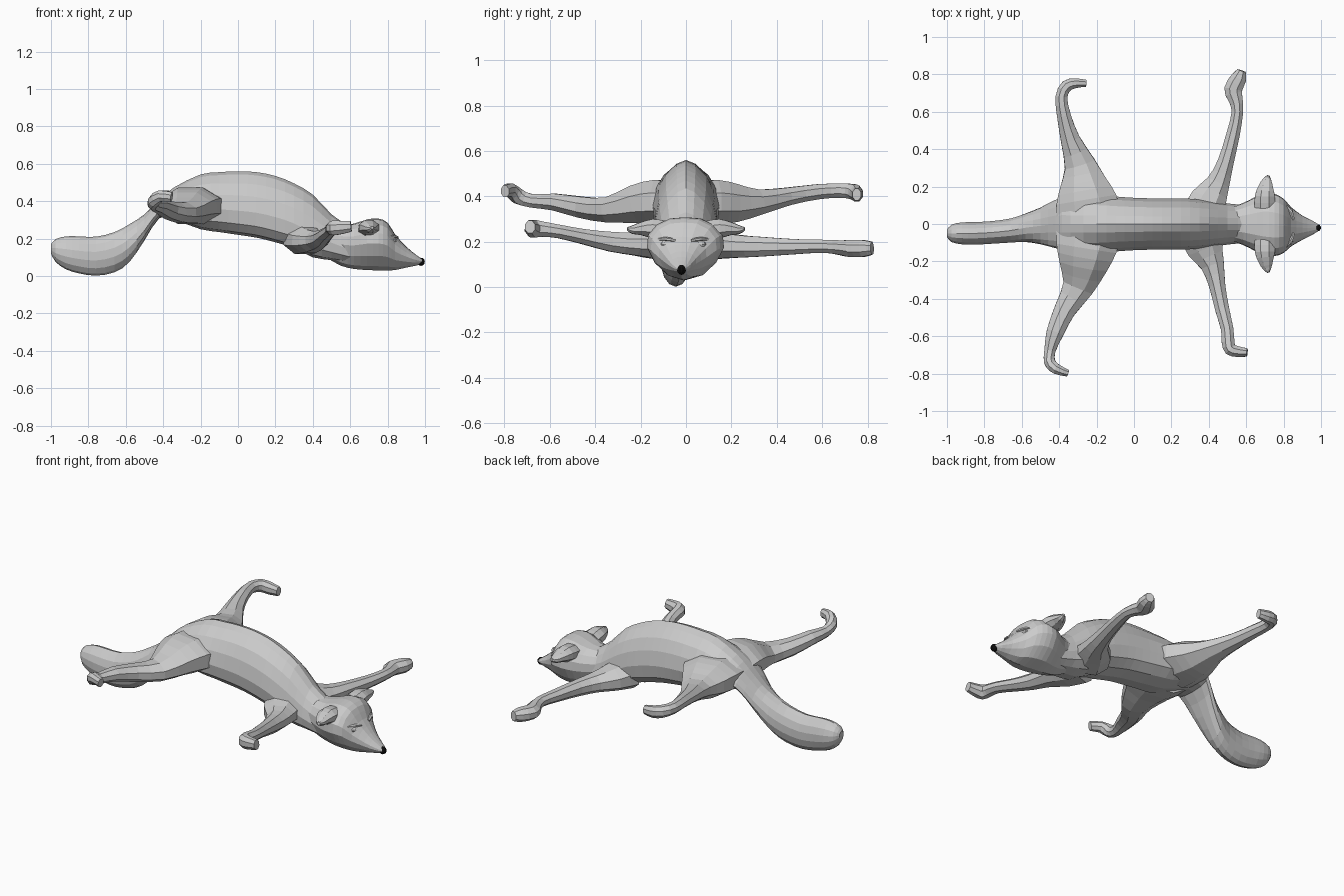
import bpy, bmesh, math
from mathutils import Vector


def material(name, col):
    m = bpy.data.materials.new(name)
    m.diffuse_color = (*col, 1)
    return m


FUR = material("grey fur", (0.6, 0.6, 0.6))
BLACK = material("black nose", (0.004, 0.004, 0.004))


def smooth_rows(rows, n=3):
    """Catmull-Rom resampling of a list of section rows."""
    out = []
    for i in range(len(rows) - 1):
        a, b, c, d = (rows[max(i - 1, 0)], rows[i], rows[i + 1], rows[min(i + 2, len(rows) - 1)])
        for k in range(n):
            t = k / n
            out.append([0.5 * (2 * q + (r - p) * t + (2 * p - 5 * q + 4 * r - s) * t * t
                               + (3 * q - p - 3 * r + s) * t ** 3)
                        for p, q, r, s in zip(a, b, c, d)])
    return out + [list(rows[-1])]


def skin(name, rings, mat=FUR):
    """Bridge closed rings of points into a capped mesh."""
    bm = bmesh.new()
    vs = [[bm.verts.new(p) for p in ring] for ring in rings]
    n = len(vs[0])
    for a, b in zip(vs, vs[1:]):
        for j in range(n):
            bm.faces.new((a[j], a[(j + 1) % n], b[(j + 1) % n], b[j]))
    bm.faces.new(vs[0])
    bm.faces.new(vs[-1])
    bmesh.ops.recalc_face_normals(bm, faces=bm.faces)
    me = bpy.data.meshes.new(name)
    bm.to_mesh(me)
    bm.free()
    me.materials.append(mat)
    ob = bpy.data.objects.new(name, me)
    bpy.context.collection.objects.link(ob)
    return ob


def full(half):
    return half + [(-u, v) for u, v in half[-2:0:-1]]


def loft_x(name, rows, profile):
    """Rows are x, centre y, half width, bottom z, top z."""
    rings = []
    for x, yc, hw, zb, zt in smooth_rows(rows, 2):
        rings.append([(x, yc + u * hw, zb + v * (zt - zb)) for u, v in profile(x)])
    return skin(name, rings)


def limb(name, rows, sides=8):
    """Rows are x, y, z, horizontal radius, vertical radius."""
    rows = smooth_rows(rows, 2)
    pts = [Vector(r[:3]) for r in rows]
    rings = []
    for i, r in enumerate(rows):
        t = (pts[min(i + 1, len(pts) - 1)] - pts[max(i - 1, 0)]).normalized()
        side = t.cross(Vector((0, 0, 1))).normalized()
        up = side.cross(t)
        rings.append([pts[i] + side * r[3] * math.cos(a) + up * r[4] * math.sin(a)
                      for a in (2 * math.pi * (k + 0.5) / sides for k in range(sides))])
    return skin(name, rings)


def ball(name, loc, scale, mat):
    bpy.ops.mesh.primitive_uv_sphere_add(segments=10, ring_count=6, radius=1, location=loc)
    ob = bpy.context.object
    ob.name = name
    ob.scale = scale
    ob.data.materials.append(mat)
    return ob


# Cross-sections: ridged back, round tail, flat-topped head
BACK = full([(0, 1), (.3, .95), (.65, .81), (.88, .62), (1, .38), (.92, .17), (.6, .04), (0, 0)])
ROUND = full([(math.sin(math.pi * k / 7), .5 + .5 * math.cos(math.pi * k / 7)) for k in range(8)])
HEAD = full([(0, 1), (.4, .98), (.75, .88), (.97, .72), (1, .52), (.8, .28), (.45, .08), (0, 0)])


def body_profile(x):
    t = min(max((x + .62) / .3, 0), 1)
    return [(a[0] + (b[0] - a[0]) * t, a[1] + (b[1] - a[1]) * t) for a, b in zip(ROUND, BACK)]


# Body and bushy tail
loft_x("body_and_tail", [
    (-1, -.05, .02, .12, .17), (-.975, -.05, .048, .075, .197), (-.92, -.05, .06, .036, .212),
    (-.85, -.05, .062, .014, .212), (-.76, -.045, .062, .002, .21), (-.66, -.035, .066, .02, .235),
    (-.58, -.02, .078, .075, .277), (-.5, -.01, .1, .19, .33), (-.42, 0, .13, .31, .41),
    (-.34, 0, .15, .3, .475), (-.2, 0, .155, .25, .543), (-.1, 0, .147, .235, .555),
    (0, 0, .14, .22, .56), (.1, 0, .137, .205, .555), (.2, 0, .136, .18, .535),
    (.3, 0, .135, .15, .495), (.4, 0, .125, .1, .435), (.5, 0, .11, .085, .33),
    (.6, 0, .1, .07, .26)], body_profile)

# Head and muzzle
loft_x("head", [
    (.47, 0, .09, .1, .28), (.55, 0, .1, .055, .275), (.62, 0, .13, .038, .28),
    (.69, 0, .165, .032, .303), (.75, -.005, .167, .03, .307), (.8, -.01, .145, .03, .285),
    (.84, -.015, .105, .032, .222), (.9, -.02, .065, .045, .157), (.95, -.02, .04, .055, .115),
    (.985, -.02, .018, .065, .09)], lambda x: HEAD)

# Nose
ball("nose", (.978, -.02, .076), (.022, .02, .022), BLACK)

# Drooping ears, eyes and brows
for s, side in ((1, "left"), (-1, "right")):
    limb(side + "_ear", [(.7, s * .09, .25, .06, .045), (.7, s * .15, .258, .058, .045),
                         (.705, s * .2, .257, .042, .03), (.712, s * .235, .253, .026, .02),
                         (.718, s * .258, .258, .008, .008)])
    ball(side + "_eye", (.83, -.012 + s * .075, .188), (.02, .026, .017), FUR)
    limb(side + "_brow", [(.852, -.012 + s * .035, .205, .008, .007),
                          (.838, -.012 + s * .075, .212, .012, .009),
                          (.8, -.012 + s * .12, .208, .008, .007)], 6)

# Hind legs, splayed out sideways
limb("left_hind_leg", [
    (-.24, .04, .37, .19, .1), (-.255, .13, .375, .175, .105), (-.27, .22, .37, .135, .09),
    (-.29, .32, .375, .09, .06), (-.34, .45, .4, .056, .042), (-.375, .58, .42, .04, .036),
    (-.388, .68, .425, .034, .034), (-.36, .738, .42, .034, .036), (-.31, .753, .41, .028, .036),
    (-.255, .752, .408, .02, .028)])
limb("right_hind_leg", [
    (-.24, -.04, .37, .19, .1), (-.255, -.13, .375, .175, .105), (-.27, -.22, .365, .14, .09),
    (-.3, -.34, .34, .09, .06), (-.37, -.46, .352, .062, .05), (-.422, -.58, .375, .05, .04),
    (-.45, -.68, .38, .032, .032), (-.45, -.74, .4, .032, .036), (-.415, -.775, .428, .03, .032),
    (-.355, -.797, .422, .02, .028)])

# Front legs
limb("left_front_leg", [
    (.36, .04, .2, .12, .09), (.4, .13, .19, .105, .072), (.45, .22, .18, .068, .055),
    (.49, .33, .178, .047, .047), (.53, .48, .178, .039, .036), (.553, .6, .18, .033, .031),
    (.542, .67, .175, .042, .034), (.53, .72, .17, .052, .04), (.56, .78, .17, .045, .04),
    (.575, .82, .172, .025, .03)])
limb("right_front_leg", [
    (.35, -.04, .2, .12, .09), (.38, -.13, .19, .105, .072), (.42, -.22, .19, .068, .055),
    (.445, -.33, .2, .047, .047), (.47, -.45, .222, .041, .036), (.498, -.56, .245, .036, .032),
    (.503, -.63, .255, .037, .036), (.515, -.67, .257, .036, .042), (.555, -.682, .26, .031, .038),
    (.605, -.687, .265, .024, .03)])
